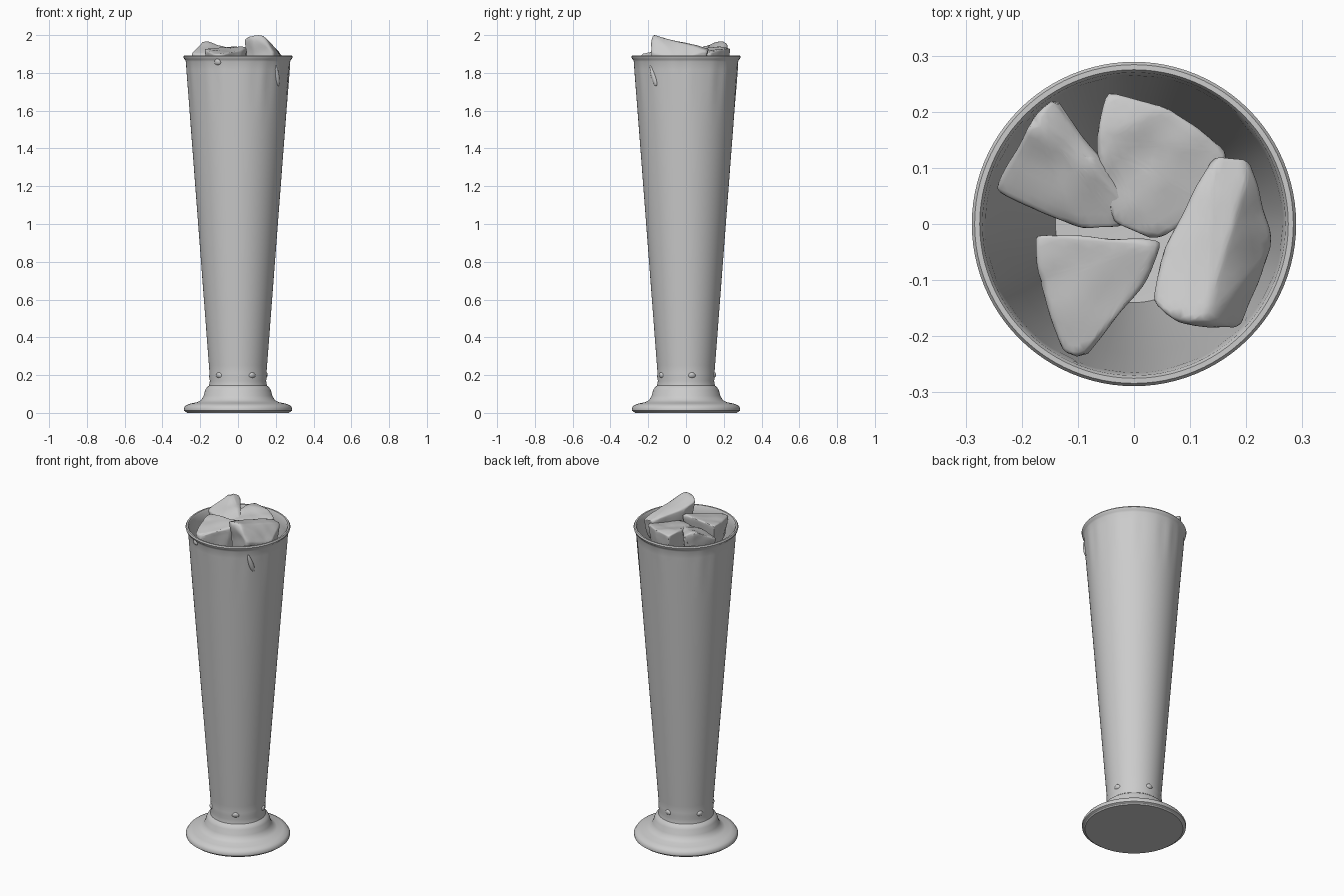
import bpy, bmesh, math
from mathutils import Vector, noise

if "Cube" in bpy.data.objects:
    bpy.data.objects.remove(bpy.data.objects["Cube"], do_unlink=True)

mat = bpy.data.materials.new("pale_grey")
mat.use_nodes = True
GREY = (0.6, 0.6, 0.6, 1)
mat.diffuse_color = GREY
mat.node_tree.nodes["Principled BSDF"].inputs["Base Color"].default_value = GREY


def finish(name, bm, angle=40):
    bmesh.ops.recalc_face_normals(bm, faces=bm.faces)
    mesh = bpy.data.meshes.new(name)
    bm.to_mesh(mesh)
    bm.free()
    mesh.materials.append(mat)
    ob = bpy.data.objects.new(name, mesh)
    bpy.context.collection.objects.link(ob)
    bpy.ops.object.select_all(action="DESELECT")
    ob.select_set(True)
    bpy.context.view_layer.objects.active = ob
    bpy.ops.object.shade_smooth_by_angle(angle=math.radians(angle))
    return ob


def wall_radius(z):
    return 0.15 + (z - 0.2) * 0.128 / 1.68


def lathe(name, profile, segments=96, ripple=0.0):
    """Revolve (radius, z) points; ripple adds soft flutes below the rim."""
    bm = bmesh.new()
    rings = []
    for r, z in profile:
        if r == 0:
            rings.append([bm.verts.new((0, 0, z))] * segments)
            continue
        ring = []
        fade = max(0, min(1, (z - 1.55) / 0.2)) * max(0, min(1, (1.88 - z) / 0.06))
        for i in range(segments):
            a = math.tau * i / segments
            wave = math.sin(a * 16) + 0.6 * math.sin(a * 23 + 1)
            rr = r + ripple * fade * wave
            ring.append(bm.verts.new((rr * math.cos(a), rr * math.sin(a), z)))
        rings.append(ring)
    for low, high in zip(rings, rings[1:]):
        for i in range(segments):
            j = (i + 1) % segments
            quad = list(dict.fromkeys((low[i], low[j], high[j], high[i])))
            bm.faces.new(quad)
    return finish(name, bm)


# Glass: foot, stem collar, tapering outer wall, rolled rim and inner wall
foot = [(0, 0.005), (0.275, 0.005), (0.286, 0.012), (0.287, 0.025), (0.277, 0.04),
        (0.25, 0.05), (0.215, 0.057), (0.195, 0.068), (0.182, 0.09), (0.174, 0.12),
        (0.166, 0.134), (0.153, 0.145), (0.149, 0.17), (0.153, 0.19)]
outer = [(wall_radius(0.21 + 1.65 * i / 40), 0.21 + 1.65 * i / 40) for i in range(41)]
rim = [(0.28, 1.87), (0.287, 1.877), (0.289, 1.886), (0.284, 1.893), (0.275, 1.893), (0.27, 1.885)]
inner = [(wall_radius(z) - 0.01, z) for z in (1.84, 1.4, 0.9, 0.4, 0.2)] + [(0, 0.19)]
lathe("glass", foot + outer + rim + inner, ripple=0.0012)

# Base pad
lathe("foot_pad", [(0, 0), (0.27, 0), (0.275, 0.006), (0, 0.006)])


# Ice chunks: rounded convex lumps from a few top corners
def ice(name, top, depth, seed):
    bm = bmesh.new()
    mid = sum((Vector(p) for p in top), Vector()) / len(top)
    for p in top:
        p = Vector(p)
        bm.verts.new(p)
        low = mid.lerp(p, 0.8)
        bm.verts.new((low.x, low.y, mid.z - depth))
    hull = bmesh.ops.convex_hull(bm, input=bm.verts)
    spare = [v for v in hull["geom_interior"] if isinstance(v, bmesh.types.BMVert)]
    bmesh.ops.delete(bm, geom=spare, context="VERTS")
    bmesh.ops.bevel(bm, geom=bm.edges[:], offset=0.008, segments=2, affect="EDGES", profile=0.5)
    bmesh.ops.triangulate(bm, faces=bm.faces)
    for _ in range(3):
        long_edges = [e for e in bm.edges if e.calc_length() > 0.025]
        bmesh.ops.subdivide_edges(bm, edges=long_edges, cuts=1)
        bmesh.ops.triangulate(bm, faces=bm.faces)
    bmesh.ops.smooth_vert(bm, verts=bm.verts, factor=0.4, use_axis_x=True, use_axis_y=True, use_axis_z=True)
    bm.normal_update()
    for v in bm.verts:
        v.co += v.normal * 0.006 * noise.noise(v.co * 14 + Vector((seed, 0, 0)))
    finish(name, bm, 50)


ice("ice_back_left", [(-.14, .23, 1.95), (-.18, .19, 1.975), (-.25, .06, 1.9),
                      (-.1, -.01, 1.9), (-.01, -.01, 1.9), (0, .03, 1.91),
                      (-.08, .12, 1.94)], 0.13, 1)
ice("ice_back", [(-.05, .24, 1.93), (.06, .21, 1.93), (.17, .13, 1.91), (.14, .03, 1.9),
                 (.04, -.03, 1.9), (-.04, .0, 1.91), (-.07, .15, 1.94)], 0.16, 2)
ice("ice_right", [(.14, .125, 1.93), (.21, .12, 1.92), (.25, -.04, 1.87), (.19, -.19, 1.91),
                  (.13, -.17, 2.0), (.08, -.175, 2.0), (.03, -.14, 1.98), (.05, -.05, 1.96),
                  (.1, .03, 1.94)], 0.15, 3)
ice("ice_front", [(-.18, -.015, 1.93), (.05, -.03, 1.94), (.02, -.11, 1.92),
                  (-.04, -.18, 1.91), (-.09, -.245, 1.9), (-.13, -.23, 1.9),
                  (-.17, -.1, 1.92)], 0.14, 4)


# Drips clinging to the outside wall
def drip(name, angle, z, width, height, lean):
    a = math.radians(angle)
    bm = bmesh.new()
    bmesh.ops.create_uvsphere(bm, u_segments=16, v_segments=10, radius=1)
    for v in bm.verts:
        side, out, up = v.co
        along = side * width * (1 - 0.3 * up) + lean * up * height
        zz = z + up * height
        r = wall_radius(zz) + out * 0.01
        t = a + along / r
        v.co = (r * math.cos(t), r * math.sin(t), zz)
    finish(name, bm)


drip("drip_right", -40, 1.785, 0.014, 0.055, -0.3)
drip("drip_front", -113, 1.86, 0.018, 0.018, 0)

# Small beads of moisture around the collar
for i in range(5):
    drip("collar_bead", 72 * i - 60, 0.2, 0.02, 0.015, 0)
